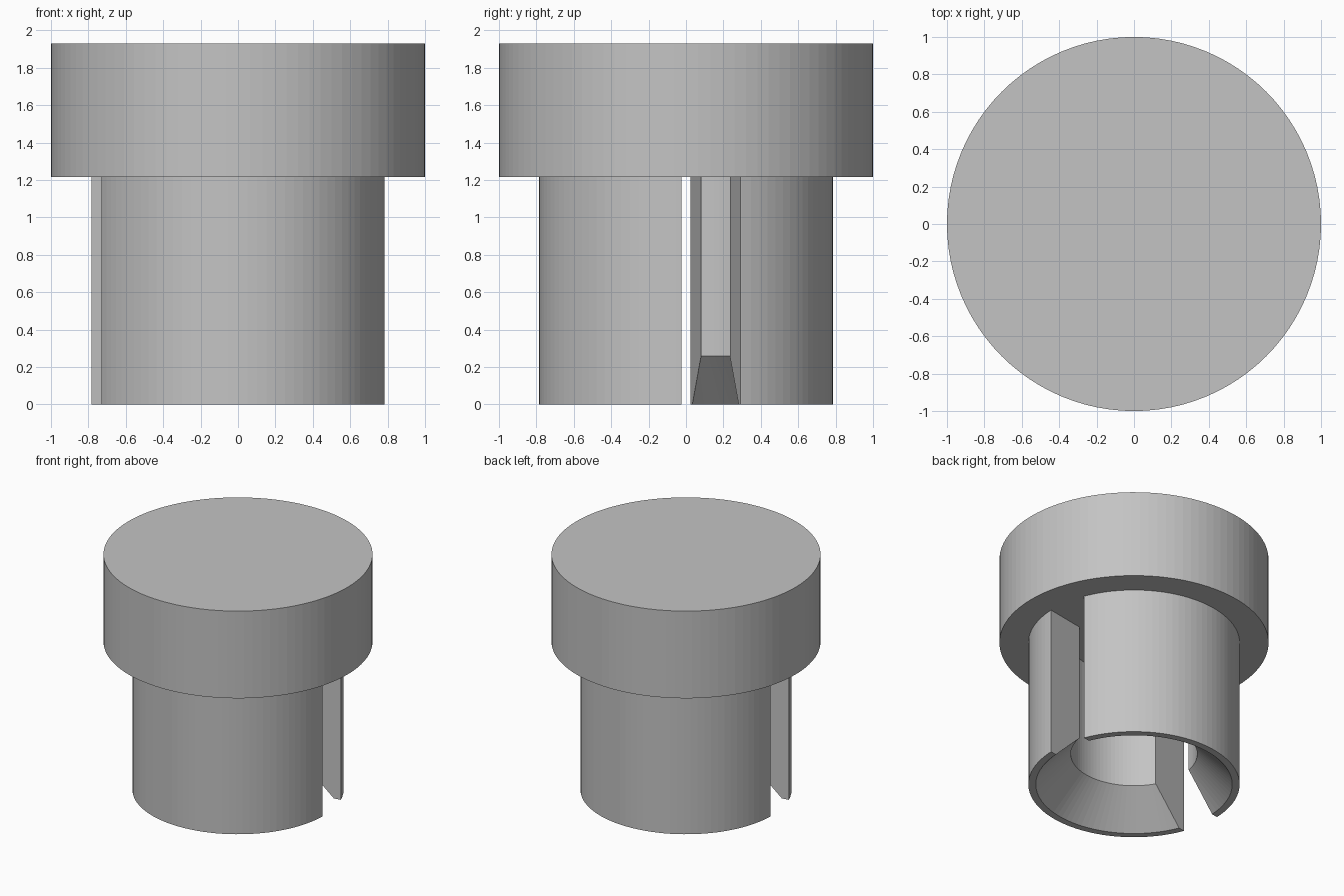
import bpy
import math
from mathutils import Matrix

cube = bpy.data.objects.get("Cube")
if cube:
    bpy.data.objects.remove(cube, do_unlink=True)

import bmesh

SEGMENTS = 96
CAP_BASE, CAP_TOP = 1.215, 1.93

grey = bpy.data.materials.new("plain grey")
grey.use_nodes = True
colour = (0.55, 0.55, 0.55, 1)
grey.diffuse_color = colour
grey.node_tree.nodes["Principled BSDF"].inputs["Base Color"].default_value = colour


def add_object(name, bm):
    bmesh.ops.recalc_face_normals(bm, faces=bm.faces)
    mesh = bpy.data.meshes.new(name)
    bm.to_mesh(mesh)
    bm.free()
    mesh.materials.append(grey)
    obj = bpy.data.objects.new(name, mesh)
    bpy.context.collection.objects.link(obj)
    return obj


def turned_ring(name, profile):
    """Revolve a closed (radius, height) profile about z."""
    bm = bmesh.new()
    verts = [bm.verts.new((r, 0, z)) for r, z in profile]
    edges = [bm.edges.new((v, verts[i - 1])) for i, v in enumerate(verts)]
    bmesh.ops.spin(bm, geom=verts + edges, axis=(0, 0, 1), cent=(0, 0, 0),
                   angle=math.tau, steps=SEGMENTS, use_merge=True)
    bmesh.ops.remove_doubles(bm, verts=bm.verts, dist=0.0001)
    return add_object(name, bm)


# Solid cap
bm = bmesh.new()
bmesh.ops.create_cone(bm, cap_ends=True, segments=SEGMENTS, radius1=1, radius2=1,
                      depth=CAP_TOP - CAP_BASE,
                      matrix=Matrix.Translation((0, 0, (CAP_BASE + CAP_TOP) / 2)))
add_object("cap", bm)

# Hollow sleeve with a flared mouth, seated slightly into the cap
seat = CAP_BASE + 0.02
sleeve = turned_ring("sleeve", [(0.785, 0), (0.785, seat), (0.47, seat),
                                (0.47, 0.26), (0.73, 0)])

# Straight slot through both sides of the sleeve
bm = bmesh.new()
bmesh.ops.create_cube(bm, size=1, matrix=Matrix.Rotation(math.radians(10), 4, "Z")
                      @ Matrix.Translation((0, 0, 0.75))
                      @ Matrix.Diagonal((2, 0.32, 2, 1)))
cutter = add_object("slot_cutter", bm)
cut = sleeve.modifiers.new("slots", "BOOLEAN")
cut.operation = "DIFFERENCE"
cut.solver = "EXACT"
cut.object = cutter

# Bake the slots and discard the cutter
bpy.context.view_layer.objects.active = sleeve
bpy.ops.object.modifier_apply(modifier=cut.name)
bpy.data.objects.remove(cutter, do_unlink=True)
